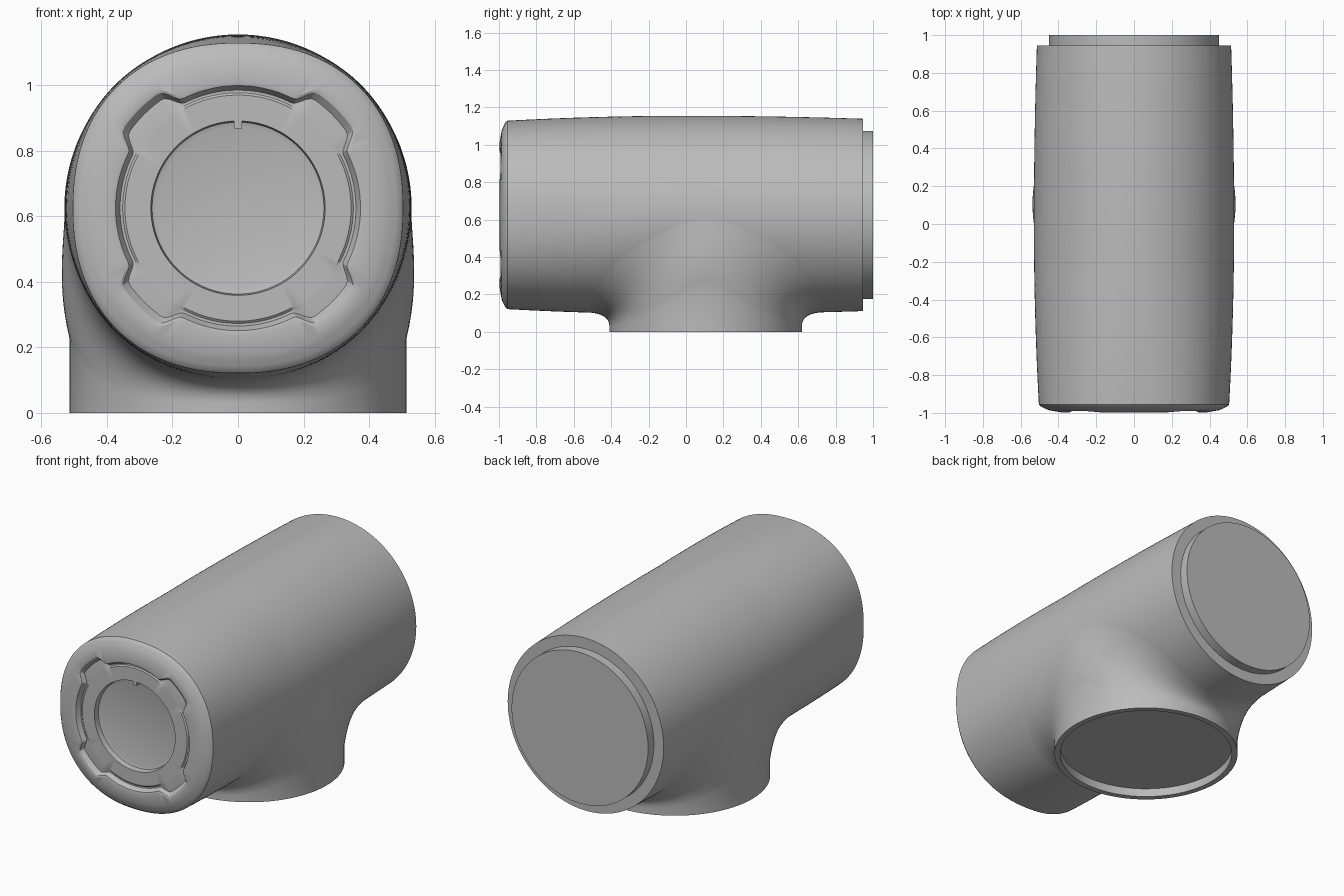
import bpy
import bmesh
import math
from math import sin, cos, asin, pi, radians

if "Cube" in bpy.data.objects:
    bpy.data.objects.remove(bpy.data.objects["Cube"])

ZC = 0.625          # height of the barrel axis
SEG = 192           # segments round the barrel
NECK_R, NECK_Y = 0.515, 0.105

grey = bpy.data.materials.new("plain grey")
grey.use_nodes = True
grey.diffuse_color = (0.5, 0.5, 0.5, 1)
grey.node_tree.nodes["Principled BSDF"].inputs["Base Color"].default_value = (0.5, 0.5, 0.5, 1)


def loft(name, rings, caps=(True, True), angle=28):
    """Skin closed rings of equal length, capping the ends if asked."""
    bm = bmesh.new()
    rows = [[bm.verts.new(p) for p in ring] for ring in rings]
    n = len(rows[0])
    for a, b in zip(rows, rows[1:]):
        for i in range(n):
            j = (i + 1) % n
            bm.faces.new((a[i], a[j], b[j], b[i]))
    for row, wanted in zip((rows[0], rows[-1]), caps):
        if wanted:
            bm.faces.new(row)
    bmesh.ops.recalc_face_normals(bm, faces=bm.faces)
    mesh = bpy.data.meshes.new(name)
    bm.to_mesh(mesh)
    bm.free()
    mesh.materials.append(grey)
    ob = bpy.data.objects.new(name, mesh)
    bpy.context.collection.objects.link(ob)
    bpy.ops.object.select_all(action='DESELECT')
    ob.select_set(True)
    bpy.context.view_layer.objects.active = ob
    bpy.ops.object.shade_smooth_by_angle(angle=radians(angle))
    return ob


def squircle(a, n):
    return (abs(cos(a)) ** n + abs(sin(a)) ** n) ** (-1 / n)


def body_r(y, a):
    """Barrel radius: swollen in the middle, slightly squared to the front."""
    r = 0.53 - (0.026 if y < 0 else 0.016) * (y / 0.95) ** 2
    t = min(1, max(0, (-y - 0.2) / 0.75))
    return r * squircle(a, 2 + 0.25 * t)


def around(a, r, y):
    """Point on the barrel; angle a is measured from straight down."""
    return (r * sin(a), y, ZC - r * cos(a))


def ring(radius, y):
    """Ring round the barrel axis; radius and y may depend on the angle."""
    pts = []
    for i in range(SEG):
        a = 2 * pi * i / SEG
        r = radius(a) if callable(radius) else radius
        pts.append(around(a, r, y(a) if callable(y) else y))
    return pts


def tab(a):
    """One inside the four diagonal lugs, zero elsewhere."""
    off = abs((a % (pi / 2)) - pi / 4)
    t = min(1, max(0, (radians(18) - off) / radians(8)))
    return t * t * (3 - 2 * t)


# Barrel: rear spigot, outer skin, domed front, lugged pocket, central disc
rings = [ring(0.45, 1.0), ring(0.45, 0.945)]
for k in range(33):
    y = 0.945 - 1.9 * k / 32
    rings.append(ring(lambda a, y=y: body_r(y, a), y))
for r, y in ((0.494, -0.966), (0.482, -0.972), (0.465, -0.98), (0.45, -0.986)):
    rings.append(ring(lambda a, r=r: r * squircle(a, 2.25), y))
rings += [
    ring(lambda a: 0.386 + 0.052 * tab(a), lambda a: -0.997 + 0.006 * tab(a)),
    ring(lambda a: 0.374 + 0.052 * tab(a), lambda a: -0.994 + 0.006 * tab(a)),
    ring(lambda a: 0.36 + 0.045 * tab(a), -0.967),
    ring(0.352, lambda a: -0.967 - 0.006 * tab(a)),
    ring(0.345, -0.973),
    ring(0.266, -0.973),
    ring(0.262, -0.94),
    ring(0.246, -0.935),
]
loft("barrel", rings)

# Neck: path of its meeting line with the barrel, unrolled as (angle, y)
STEPS = 128
meeting = []
for i in range(STEPS):
    t = 2 * pi * i / STEPS
    x, y = NECK_R * cos(t), NECK_Y + NECK_R * sin(t)
    phi = 0.0
    for _ in range(8):
        phi = asin(x / body_r(y, phi))
    meeting.append((t, x, y, phi))

# Neck columns: inner recess, rim, straight wall, then a blend on to the barrel
columns = []
for i, (t, x, y, phi) in enumerate(meeting):
    before, after = meeting[i - 1], meeting[(i + 1) % STEPS]
    ds, dy = 0.53 * (after[3] - before[3]), after[2] - before[2]
    length = math.hypot(ds, dy)
    flare = 0.12 + 0.1 * sin(2 * t) ** 2
    end_phi = phi + flare * dy / length / 0.53
    end_y = y - flare * ds / length
    z_meet = ZC - body_r(y, phi) * cos(phi)
    z_low = z_meet - 0.07 - 0.2 * cos(t) ** 2
    low_phi = math.atan2(x, ZC - z_low)
    low_off = math.hypot(x, ZC - z_low) - body_r(y, low_phi)
    inner = 0.482
    ix, iy = inner * cos(t), NECK_Y + inner * sin(t)
    column = [(ix, iy, 0.05), (ix, iy, 0), (x, y, 0)]
    for k in range(17):
        u = k / 16
        w0, w1, w2 = (1 - u) ** 2, 2 * u * (1 - u), u * u
        a = w0 * low_phi + w1 * phi + w2 * end_phi
        py = (w0 + w1) * y + w2 * end_y
        off = w0 * low_off - 0.001 * u ** 8
        column.append(around(a, body_r(py, a) + off, py))
    columns.append(column)
loft("neck", list(zip(*columns)), caps=(True, False), angle=35)

# Small locating key at the top of the central recess
key = [(-0.012, 0.868), (0.012, 0.868), (0.012, 0.893), (-0.012, 0.893)]
loft("locating_key", [[(x, y, z) for x, z in key] for y in (-0.973, -0.935)])
